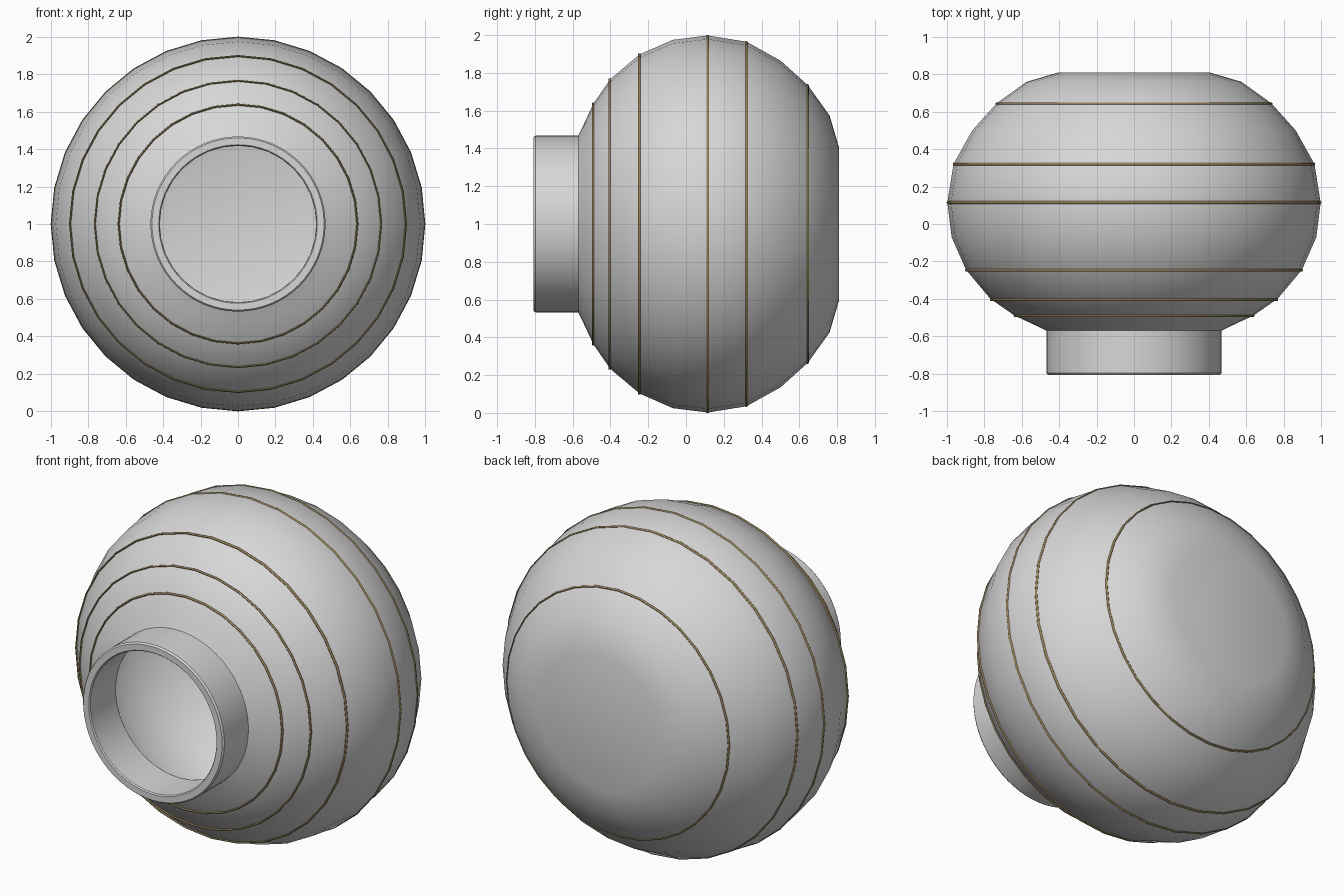
import bpy, bmesh, math

if "Cube" in bpy.data.objects:
    bpy.data.objects.remove(bpy.data.objects["Cube"])


def material(name, rgb):
    m = bpy.data.materials.new(name)
    m.diffuse_color = (*rgb, 1)
    m.use_nodes = True
    m.node_tree.nodes["Principled BSDF"].inputs["Base Color"].default_value = m.diffuse_color
    return m


WHITE = material("pale_grey_glass", (0.68, 0.68, 0.68))
GOLD = material("aged_gold", (0.30, 0.22, 0.10))


def revolve(name, profile, mat, segs, closed=False, angle=35):
    """Turn a list of (y, radius) points about the horizontal y axis at z = 1."""
    bm = bmesh.new()
    rings = []
    for y, r in profile:
        if r == 0:
            rings.append([bm.verts.new((0, y, 1))] * segs)
        else:
            rings.append([bm.verts.new((r * math.sin(2 * math.pi * i / segs), y,
                                        1 + r * math.cos(2 * math.pi * i / segs)))
                          for i in range(segs)])
    pairs = list(zip(rings, rings[1:]))
    if closed:
        pairs.append((rings[-1], rings[0]))
    for a, b in pairs:
        for i in range(segs):
            j = (i + 1) % segs
            bm.faces.new(list(dict.fromkeys((a[i], a[j], b[j], b[i]))))
    bmesh.ops.recalc_face_normals(bm, faces=bm.faces)
    me = bpy.data.meshes.new(name)
    bm.to_mesh(me)
    bm.free()
    me.materials.append(mat)
    ob = bpy.data.objects.new(name, me)
    bpy.context.collection.objects.link(ob)
    bpy.ops.object.select_all(action='DESELECT')
    ob.select_set(True)
    bpy.context.view_layer.objects.active = ob
    bpy.ops.object.shade_smooth_by_angle(angle=math.radians(angle))
    return ob


# Hollow globe: outer skin from the flat back to the neck, then the inner skin
outer = [(0.81, 0), (0.81, 0.405), (0.76, 0.575), (0.645, 0.735), (0.50, 0.865),
         (0.32, 0.965), (0.115, 0.998), (-0.07, 0.975), (-0.245, 0.898),
         (-0.40, 0.768), (-0.49, 0.638), (-0.545, 0.52), (-0.57, 0.468)]
inner = [(-0.56, 0.418), (-0.50, 0.51), (-0.36, 0.735), (-0.22, 0.855),
         (-0.06, 0.925), (0.115, 0.948), (0.30, 0.917), (0.47, 0.825),
         (0.61, 0.70), (0.715, 0.55), (0.76, 0.395), (0.76, 0)]
revolve("globe", outer + inner, WHITE, 32)

# Short open neck with a slightly rounded rim
revolve("neck", [(-0.565, 0.468), (-0.797, 0.468), (-0.807, 0.46), (-0.807, 0.424),
                 (-0.80, 0.418), (-0.56, 0.418)], WHITE, 64, closed=True)

# Thin gold bands seated on the globe
for k, (y, r) in enumerate([(-0.49, 0.638), (-0.404, 0.766), (-0.247, 0.898),
                            (0.115, 0.996), (0.32, 0.963), (0.642, 0.735)]):
    t = 0.008 if k != 1 else 0.007
    section = [(y + t * math.cos(a * math.pi / 4), r + t * 0.7 * math.sin(a * math.pi / 4))
               for a in range(8)]
    revolve(f"gold_band_{k + 1}", section, GOLD, 32, closed=True, angle=60)
